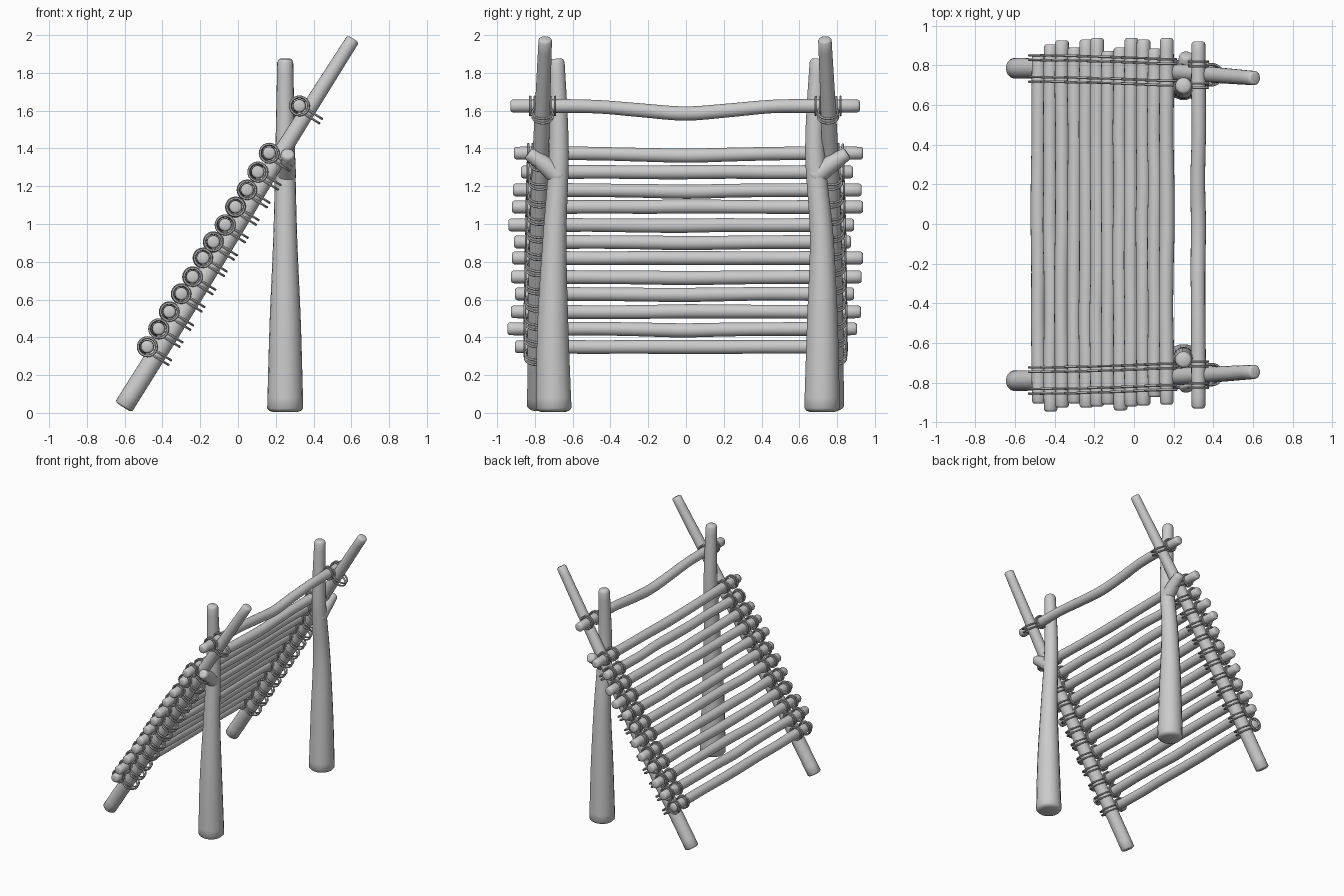
import bpy, bmesh, math, random
from mathutils import Vector, Matrix

if "Cube" in bpy.data.objects:
    bpy.data.objects.remove(bpy.data.objects["Cube"])

random.seed(4)


def spline(pts, t):
    """Catmull-Rom through (x, y, z, radius) tuples, t in 0..1."""
    n = len(pts) - 1
    i = min(int(t * n), n - 1)
    f = t * n - i
    p = [pts[max(0, min(n, i + k))] for k in (-1, 0, 1, 2)]
    return [0.5 * (2 * b + (c - a) * f + (2 * a - 5 * b + 4 * c - d) * f * f
                   + (3 * b - a - 3 * c + d) * f ** 3) for a, b, c, d in zip(*p)]


def finish(name, bm):
    bmesh.ops.recalc_face_normals(bm, faces=bm.faces)
    me = bpy.data.meshes.new(name)
    bm.to_mesh(me)
    bm.free()
    ob = bpy.data.objects.new(name, me)
    bpy.context.collection.objects.link(ob)
    for o in bpy.context.selected_objects:
        o.select_set(False)
    bpy.context.view_layer.objects.active = ob
    ob.select_set(True)
    bpy.ops.object.shade_smooth_by_angle(angle=math.radians(50))
    return ob


def pole(name, pts, sides=18, steps=24, tip=0.02):
    """Round wooden pole swept along a spline with rounded ends."""
    bm = bmesh.new()
    length = sum((Vector(a[:3]) - Vector(b[:3])).length for a, b in zip(pts, pts[1:]))
    e = tip / length
    ts = [(0, .68), (e * .3, .86), (e, 1)]
    ts += [(e + (1 - 2 * e) * k / steps, 1) for k in range(1, steps)]
    ts += [(1 - e, 1), (1 - e * .3, .86), (1, .68)]
    rings = []
    for t, s in ts:
        c = spline(pts, t)
        a, b = spline(pts, max(0, t - .01)), spline(pts, min(1, t + .01))
        d = (Vector(b[:3]) - Vector(a[:3])).normalized()
        ref = Vector((1, 0, 0)) if abs(d.x) < .8 else Vector((0, 1, 0))
        u = (ref - d * ref.dot(d)).normalized()
        v = d.cross(u)
        rings.append([bm.verts.new(Vector(c[:3]) + (u * math.cos(q) + v * math.sin(q)) * c[3] * s)
                      for q in (2 * math.pi * k / sides for k in range(sides))])
    for r0, r1 in zip(rings, rings[1:]):
        for k in range(sides):
            j = (k + 1) % sides
            bm.faces.new((r0[k], r0[j], r1[j], r1[k]))
    bm.faces.new(rings[0])
    bm.faces.new(rings[-1])
    return finish(name, bm)


def rope_ring(bm, c, u, v, ru, rv, r=.007, seg=24, sides=6):
    """Elliptical rope loop in the plane of u and v."""
    w = u.cross(v)
    rings = []
    for k in range(seg):
        a = 2 * math.pi * k / seg
        out = u * math.cos(a) + v * math.sin(a)
        p = c + u * ru * math.cos(a) + v * rv * math.sin(a)
        rings.append([bm.verts.new(p + (out * math.cos(q) + w * math.sin(q)) * r)
                      for q in (2 * math.pi * m / sides for m in range(sides))])
    for k in range(seg):
        r0, r1 = rings[k], rings[(k + 1) % seg]
        for m in range(sides):
            j = (m + 1) % sides
            bm.faces.new((r0[m], r0[j], r1[j], r1[m]))


# leaning rails
rails = {
    "front": [(-.607, -.79, .03, .052), (-.20, -.785, .68, .05), (.20, -.77, 1.33, .044), (.61, -.745, 1.98, .036)],
    "back": [(-.607, .785, .03, .052), (-.20, .78, .68, .05), (.20, .765, 1.33, .044), (.61, .735, 1.98, .036)],
}
for side, pts in rails.items():
    pole(side + "_rail", pts)

# forked upright posts
pole("front_post", [(.25, -.70, .005, .096), (.25, -.705, .47, .083), (.25, -.695, .94, .063),
                    (.25, -.672, 1.40, .052), (.25, -.685, 1.875, .042)], tip=.035)
pole("back_post", [(.25, .72, .005, .096), (.25, .722, .47, .083), (.25, .718, .94, .063),
                   (.25, .682, 1.40, .052), (.25, .697, 1.875, .042)], tip=.035)
pole("front_fork", [(.252, -.66, 1.24, .055), (.258, -.75, 1.315, .047), (.265, -.835, 1.375, .035)], steps=10)
pole("back_fork", [(.252, .67, 1.24, .055), (.258, .765, 1.315, .047), (.265, .855, 1.375, .035)], steps=10)

# crossbars: x, z, front end, back end
bars = [(-.48, .35, -.905, .857), (-.42, .445, -.945, .905), (-.363, .535, -.926, .926),
        (-.30, .63, -.905, .89), (-.24, .72, -.926, .93), (-.185, .82, -.92, .937),
        (-.13, .905, -.91, .873), (-.068, .995, -.94, .89), (-.013, 1.09, -.92, .937),
        (.048, 1.18, -.915, .93), (.105, 1.275, -.873, .884), (.165, 1.375, -.91, .937),
        (.325, 1.625, -.93, .92)]
for i, (x, z, y0, y1) in enumerate(bars):
    sag = .04 if i == 12 else .014 if i == 11 else random.uniform(-.003, .008)
    pts = []
    for k in range(9):
        f = k / 8
        dip = math.exp(-((f - .5) / .16) ** 2) * sag
        wob = random.uniform(-.004, .004) if 1 < k < 7 else 0
        pts.append((x + wob, y0 + (y1 - y0) * f, z - dip + wob * .5,
                    .038 - .004 * abs(2 * f - 1)+ (.002 if k in (1, 7) else 0)))
    pole("top_bar" if i == 12 else f"crossbar_{i + 1}", pts, steps=32)

# rope lashings at every joint
X, Y, Z = Vector((1, 0, 0)), Vector((0, 1, 0)), Vector((0, 0, 1))
along = Vector((.53, 0, .848)).normalized()
back = Vector((along.z, 0, -along.x))
for side, pts in rails.items():
    bm = bmesh.new()
    base = Vector(pts[0][:3])
    for x, z, _, _ in bars:
        s = (Vector((x, base.y, z)) - base).dot(along)
        c = spline(pts, s / 2.3)
        ctr = Vector((base.x, c[1], base.z)) + along * s
        for off in (-.066, -.043, .043, .066):
            rr = .045 + random.uniform(0, .004)
            rope_ring(bm, Vector((x, c[1] + off, z)), X, Z, rr, rr)
        for off in (-.022, .006):
            tilt = Matrix.Rotation(random.uniform(-.08, .08), 3, along)
            rope_ring(bm, ctr + along * off + back * .02, tilt @ back, tilt @ Y, .062, c[3] + .012)
    finish(side + "_lashings", bm)
